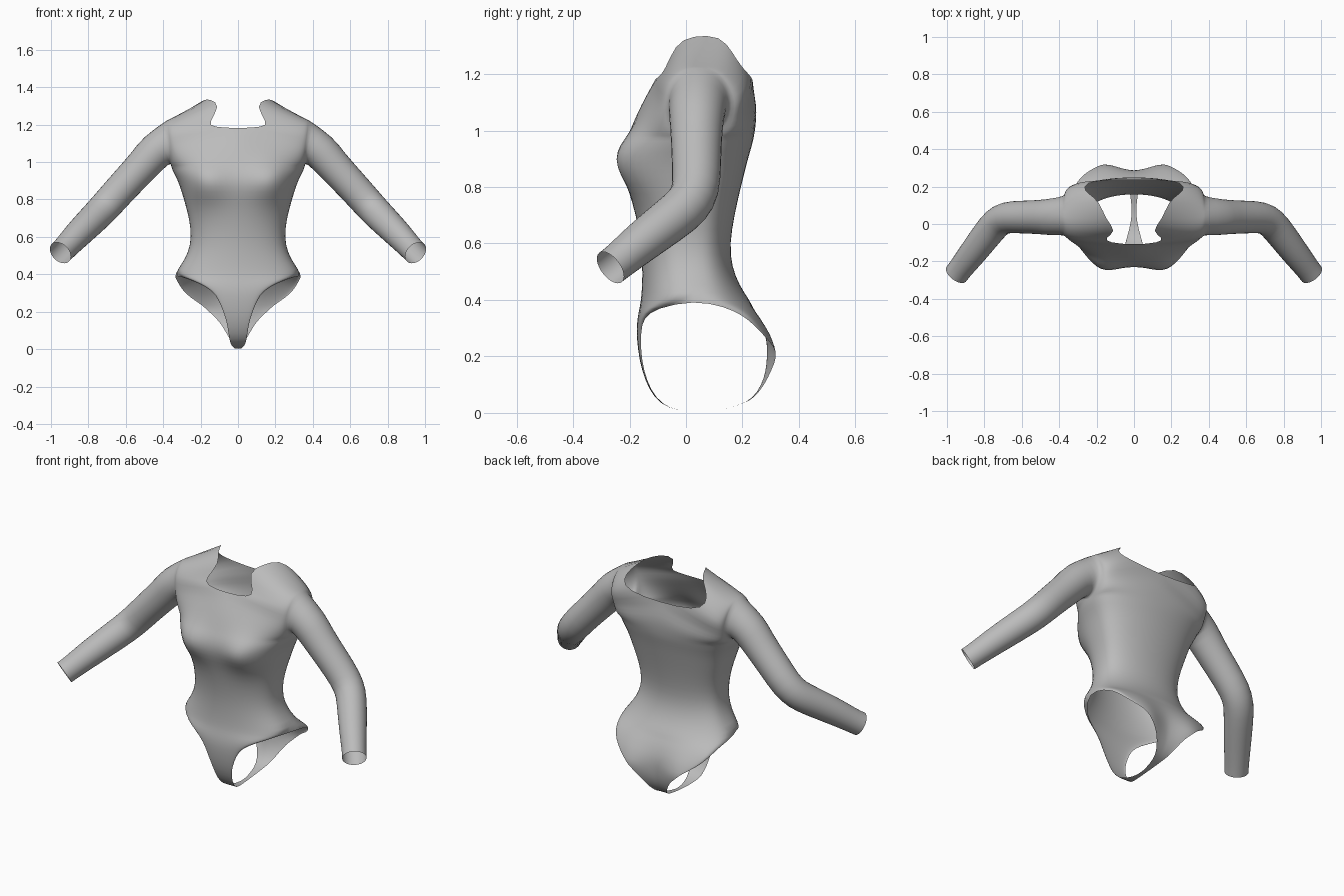
import bpy, bmesh, math
from mathutils import Vector

if "Cube" in bpy.data.objects:
    bpy.data.objects.remove(bpy.data.objects["Cube"])

SEG = 8      # columns from centre line to side seam
RING = 16    # points round the armhole and sleeve

fabric = bpy.data.materials.new("grey_fabric")
fabric.diffuse_color = (0.5, 0.5, 0.5, 1)
fabric.use_nodes = True
fabric.node_tree.nodes["Principled BSDF"].inputs["Base Color"].default_value = fabric.diffuse_color

# Front of the leg opening, crotch upward: z, centre y, edge x, edge y
FRONT_LEG = [(0, .05, .010, .05), (.008, -.03, .025, -.03), (.03, -.09, .042, -.085),
             (.08, -.13, .05, -.125), (.15, -.157, .06, -.15), (.22, -.17, .085, -.16),
             (.29, -.176, .115, -.16), (.335, -.172, .17, -.15), (.37, -.165, .25, -.11)]
# Torso from hip to chest: z, front y, back y, side x, side y
TORSO = [(.40, -.16, .225, .345, .03), (.45, -.156, .19, .305, .02), (.52, -.155, .162, .265, .015),
         (.60, -.16, .155, .25, .01), (.70, -.178, .172, .262, .02), (.78, -.20, .19, .285, .03),
         (.84, -.222, .205, .302, .035), (.90, -.23, .22, .322, .04), (.95, -.218, .235, .35, .045)]
# Centre front, neckline and centre back, one point per armhole point
NECK = [(0, -.205, .98), (0, -.19, 1.02), (0, -.17, 1.07), (0, -.145, 1.12), (0, -.112, 1.18),
        (.14, -.10, 1.187), (.158, -.075, 1.21), (.09, -.04, 1.305), (.15, .02, 1.337),
        (.185, .125, 1.337), (.25, .165, 1.275), (.275, .20, 1.22), (.22, .238, 1.185),
        (0, .235, 1.17), (0, .25, 1.10), (0, .25, 1.04), (0, .242, .98)]
# Back of the leg opening, hip downward
BACK_LEG = [(.375, .235, .33, .14), (.345, .252, .315, .20), (.315, .265, .295, .235),
            (.275, .278, .255, .265), (.235, .283, .19, .28), (.20, .283, .155, .285),
            (.15, .28, .10, .28), (.10, .267, .07, .27), (.05, .235, .042, .238),
            (.028, .19, .025, .19), (.01, .12, .015, .12), (0, .05, .010, .05)]
# Sleeve path: centre, radius
SLEEVE = [((.435, .038, 1.068), .102), ((.50, .037, .99), .093), ((.60, .037, .885), .089),
          ((.685, .037, .79), .087), ((.735, .01, .735), .085), ((.79, -.06, .68), .082),
          ((.87, -.165, .60), .075), ((.925, -.235, .54), .067), ((.95, -.268, .515), .067)]


def armhole(k):
    a = 2 * math.pi * k / RING
    return Vector((.37 - .012 * math.cos(a), .045 - .105 * math.sin(a), 1.10 - .125 * math.cos(a)))


def bump(x, z, cx, cz, sx, sz):
    return math.exp(-((x - cx) / sx) ** 2 - ((z - cz) / sz) ** 2)


def section(inner, outer, power):
    """Rounded row of points from the centre or neckline to the side."""
    pts = []
    for i in range(SEG + 1):
        u = i / SEG * math.pi / 2
        s, c = math.sin(u), max(math.cos(u), 0) ** power
        p = Vector((inner[0] + (outer[0] - inner[0]) * s,
                    outer[1] + (inner[1] - outer[1]) * c,
                    inner[2] + (outer[2] - inner[2]) * s))
        fade = min(1, (1 - i / SEG) * 3)
        if power < .75 and p.y > .1:          # seat
            p.y += .038 * bump(p.x, p.z, .16, .2, .1, .12)
        elif p.y < 0:                         # bust
            p.y -= .06 * fade * bump(p.x, p.z, .18, .895, .095, .10)
        pts.append(p)
    return pts


# One strip of rows: crotch, front, over the shoulder, back, crotch
rows = [section((0, y, z), (ex, ey, z), .8) for z, y, ex, ey in FRONT_LEG]
rows += [section((0, f, z), (sx, sy, z), .8) for z, f, b, sx, sy in TORSO]
rows += [section(p, armhole(k), .8 if k < 8 else .7) for k, p in enumerate(NECK)]
rows += [section((0, b, z), (sx, sy, z), .7) for z, f, b, sx, sy in reversed(TORSO)]
rows += [section((0, y, z), (ex, ey, z), .7) for z, y, ex, ey in BACK_LEG]

# Sleeve rings, starting on the armhole
rings = [[armhole(k) for k in range(RING + 1)]]
centres = [Vector(c) for c, r in SLEEVE]
for i, (c, r) in enumerate(SLEEVE):
    d = (centres[min(i + 1, len(centres) - 1)] - centres[max(i - 1, 0)]).normalized()
    front = Vector((0, -1, 0))
    front = (front - d * front.dot(d)).normalized()
    up = front.cross(d)
    rings.append([centres[i] + r * (front * math.sin(a) - up * math.cos(a))
                  for a in (2 * math.pi * k / RING for k in range(RING + 1))])


def add_grid(bm, grid):
    vs = [[bm.verts.new(p) for p in row] for row in grid]
    for a, b in zip(vs, vs[1:]):
        for j in range(len(a) - 1):
            bm.faces.new((a[j], a[j + 1], b[j + 1], b[j]))


bm = bmesh.new()
add_grid(bm, rows)
add_grid(bm, rings)
bmesh.ops.remove_doubles(bm, verts=bm.verts, dist=.0005)
bmesh.ops.recalc_face_normals(bm, faces=bm.faces)
# Keep the outside of the garment facing outward
bm.faces.ensure_lookup_table()
chest = min(bm.faces, key=lambda f: f.calc_center_median().y + 9 * (f.calc_center_median().z < .8))
if chest.normal.y > 0:
    bmesh.ops.reverse_faces(bm, faces=bm.faces)
mesh = bpy.data.meshes.new("bodysuit")
bm.to_mesh(mesh)
bm.free()
mesh.materials.append(fabric)
suit = bpy.data.objects.new("bodysuit", mesh)
bpy.context.collection.objects.link(suit)

# Mirror to the other side and smooth
mirror = suit.modifiers.new("mirror", 'MIRROR')
mirror.use_clip = True
mirror.merge_threshold = .002
sub = suit.modifiers.new("smooth", 'SUBSURF')
sub.levels = sub.render_levels = 1
for poly in mesh.polygons:
    poly.use_smooth = True
